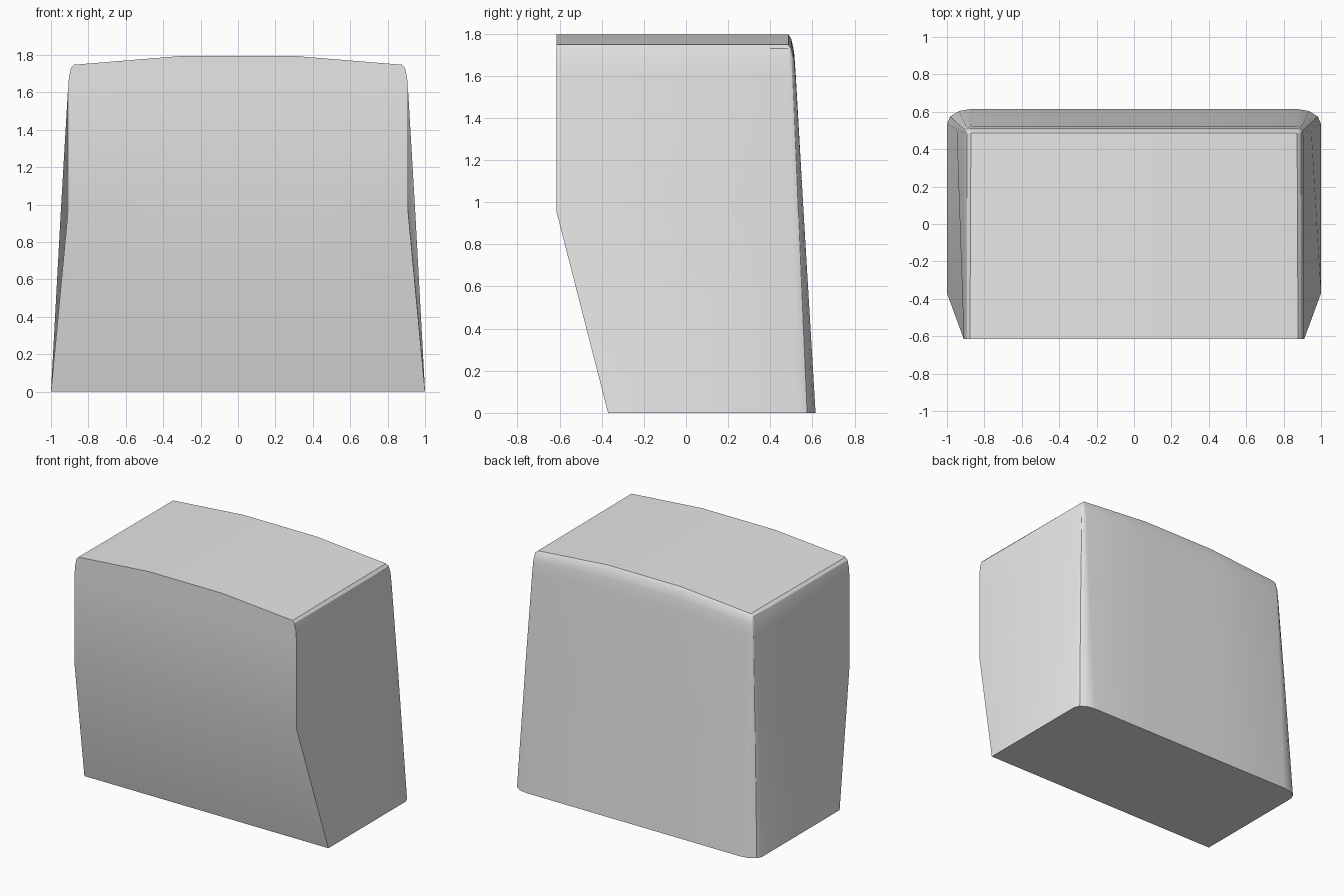
import bpy, bmesh
from math import sin, cos, radians

cube = bpy.data.objects.get("Cube")
if cube:
    bpy.data.objects.remove(cube, do_unlink=True)

# One flat colour for the whole shell
grey = bpy.data.materials.new("light_grey")
grey.use_nodes = True
colour = (0.8, 0.8, 0.8, 1)
grey.diffuse_color = colour
grey.node_tree.nodes["Principled BSDF"].inputs["Base Color"].default_value = colour

# Height, front x, front y, side x, back y, corner radius in x and y, crown rise
SECTIONS = [
    (0.0, 1.0, -0.37, 1.0, 0.615, 0.13, 0.08, 0.0),
    (0.955, 0.91, -0.615, 0.948, 0.558, 0.07, 0.05, 0.0),
    (1.6, 0.91, -0.615, 0.91, 0.52, 0.035, 0.03, 0.02),
    (1.68, 0.904, -0.615, 0.904, 0.513, 0.03, 0.025, 0.035),
    (1.73, 0.893, -0.615, 0.893, 0.5, 0.02, 0.015, 0.045),
    (1.748, 0.877, -0.615, 0.872, 0.487, 0.005, 0.005, 0.047),
]
CROWN_X = 0.3


def half_outline(z, fx, fy, sx, by, rx, ry, rise):
    """Left half of a level section, from the front round to the back."""
    arc = [(sx - rx + rx * cos(radians(a)), by - ry + ry * sin(radians(a)), z)
           for a in (0, 30, 60, 90)]
    return ([(CROWN_X, fy, z + rise), (fx, fy, z)] + arc
            + [(CROWN_X, by, z + rise)])


bm = bmesh.new()
rings = []
for section in SECTIONS:
    half = half_outline(*section)
    mirrored = [(-x, y, z) for x, y, z in reversed(half)]
    rings.append([bm.verts.new(p) for p in half + mirrored])

# Walls between neighbouring sections
for low, high in zip(rings, rings[1:]):
    for i in range(len(low)):
        j = (i + 1) % len(low)
        bm.faces.new((low[i], low[j], high[j], high[i]))

# Flat base, and a crowned top in three panels
bm.faces.new(rings[0][::-1])
top = rings[-1]
n = len(top) // 2
bm.faces.new(top[:n])
bm.faces.new(top[n:])
bm.faces.new((top[0], top[n - 1], top[n], top[-1]))
bmesh.ops.recalc_face_normals(bm, faces=bm.faces)

mesh = bpy.data.meshes.new("cabinet_shell")
bm.to_mesh(mesh)
bm.free()
mesh.materials.append(grey)
shell = bpy.data.objects.new("cabinet_shell", mesh)
bpy.context.collection.objects.link(shell)

# Soft bends and rounded corners, crisp rims
bpy.ops.object.select_all(action="DESELECT")
shell.select_set(True)
bpy.context.view_layer.objects.active = shell
bpy.ops.object.shade_smooth_by_angle(angle=radians(32))
